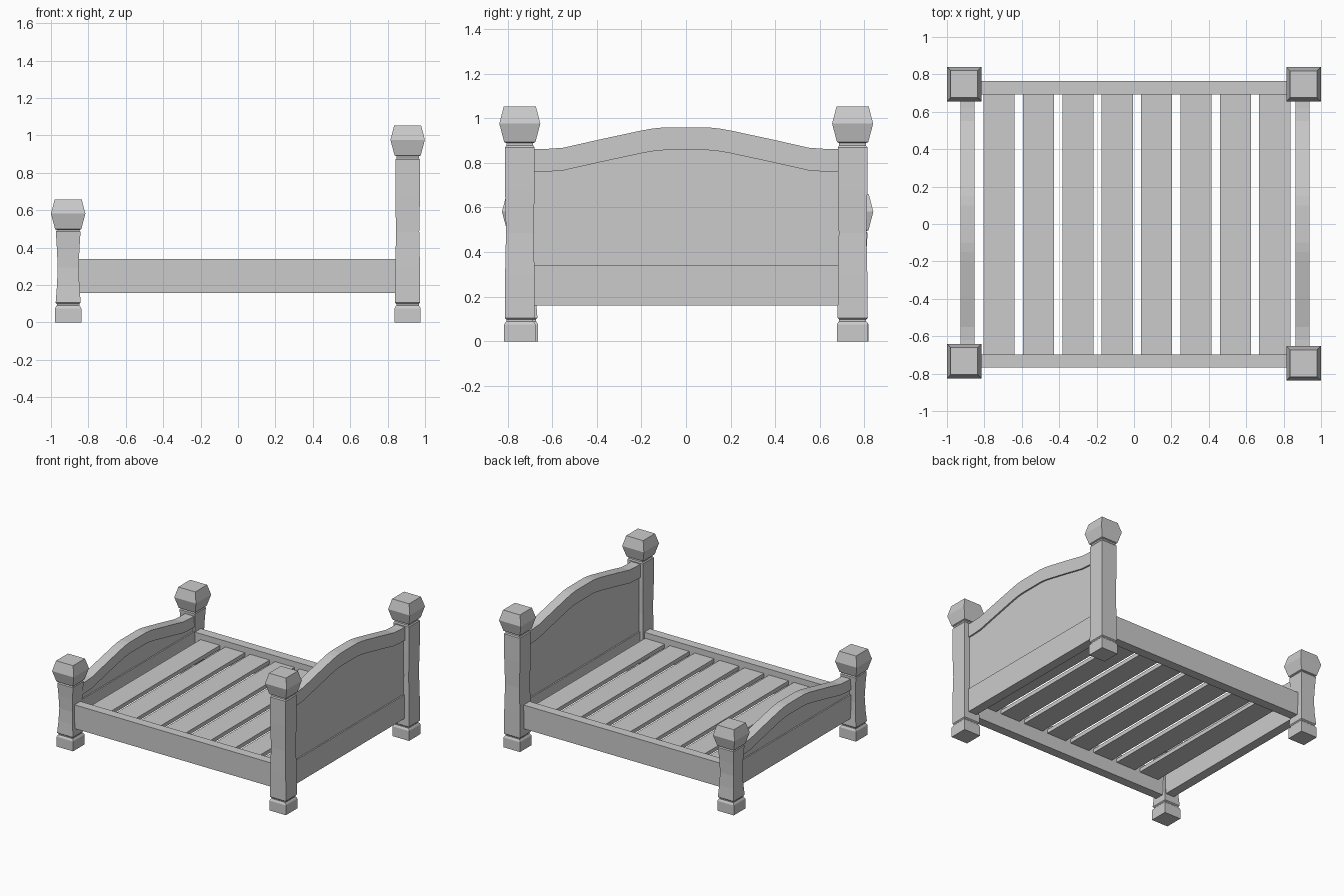
import bpy
import bmesh

old = bpy.data.objects.get("Cube")
if old:
    bpy.data.objects.remove(old, do_unlink=True)

# Single flat colour
grey = bpy.data.materials.new("plain_grey")
grey.use_nodes = True
colour = (0.6, 0.6, 0.6, 1)
grey.diffuse_color = colour
grey.node_tree.nodes["Principled BSDF"].inputs["Base Color"].default_value = colour


def finish(bm, name):
    bmesh.ops.recalc_face_normals(bm, faces=bm.faces)
    mesh = bpy.data.meshes.new(name)
    bm.to_mesh(mesh)
    bm.free()
    mesh.materials.append(grey)
    ob = bpy.data.objects.new(name, mesh)
    bpy.context.collection.objects.link(ob)
    return ob


def box(name, x0, x1, y0, y1, z0, z1):
    bm = bmesh.new()
    bmesh.ops.create_cube(bm, size=1)
    for v in bm.verts:
        v.co.x = x0 + (v.co.x + 0.5) * (x1 - x0)
        v.co.y = y0 + (v.co.y + 0.5) * (y1 - y0)
        v.co.z = z0 + (v.co.z + 0.5) * (z1 - z0)
    return finish(bm, name)


def post(name, x, y, profile):
    """Square post lofted through (half width, height) rings."""
    bm = bmesh.new()
    rings = []
    for h, z in profile:
        rings.append([bm.verts.new((x + sx * h, y + sy * h, z))
                      for sx, sy in ((-1, -1), (1, -1), (1, 1), (-1, 1))])
    for a, b in zip(rings, rings[1:]):
        for i in range(4):
            j = (i + 1) % 4
            bm.faces.new((a[i], a[j], b[j], b[i]))
    bm.faces.new(rings[0][::-1])
    bm.faces.new(rings[-1])
    return finish(bm, name)


def slab(name, x, half, lower, upper):
    """Board along y between a lower and an upper outline."""
    bm = bmesh.new()
    rings = []
    for (y, zl), (_, zu) in zip(lower, upper):
        rings.append([bm.verts.new((x + sx * half, y, z))
                      for sx, z in ((-1, zl), (1, zl), (1, zu), (-1, zu))])
    for a, b in zip(rings, rings[1:]):
        for i in range(4):
            j = (i + 1) % 4
            bm.faces.new((a[i], a[j], b[j], b[i]))
    bm.faces.new(rings[0])
    bm.faces.new(rings[-1][::-1])
    return finish(bm, name)


# Arch outline shared by both end boards: (distance from centre, rise)
half_arch = [(0.70, 0), (0.62, 0.001), (0.55, 0.006), (0.386, 0.043),
             (0.2, 0.083), (0.15, 0.092), (0.1, 0.097)]
arch = [(-y, z) for y, z in half_arch] + [(y, z) for y, z in reversed(half_arch)]


def raised(base):
    return [(y, base + z) for y, z in arch]


def end_board(name, x, top, thick):
    slab(name + "_crest", x, 0.038, raised(top - thick), raised(top))
    flat = [(y, 0.3) for y, _ in arch]
    slab(name + "_panel", x, 0.026, flat, raised(top - thick / 2))
    box(name + "_bottom_rail", x - 0.036, x + 0.036, -0.7, 0.7, 0.16, 0.343)


def post_profile(waist, shaft_top, cap_base):
    middle = (0.1 + shaft_top) / 2
    span = shaft_top - 0.1
    return [(0.07, 0), (0.07, 0.075), (0.065, 0.085), (0.06, 0.09), (0.06, 0.098),
            (0.067, 0.105), (waist + 0.004, middle - span * 0.25), (waist, middle),
            (waist + 0.004, middle + span * 0.25), (0.066, shaft_top),
            (0.06, shaft_top + 0.008), (0.06, cap_base - 0.004), (0.07, cap_base),
            (0.092, cap_base + 0.083), (0.072, cap_base + 0.16)]


# Headboard and footboard
end_board("headboard", 0.901, 0.862, 0.102)
end_board("footboard", -0.89, 0.465, 0.085)

# Corner posts
head_profile = post_profile(0.062, 0.87, 0.893)
foot_profile = post_profile(0.056, 0.485, 0.498)
post("head_post_back", 0.907, 0.747, head_profile)
post("head_post_front", 0.907, -0.745, head_profile)
post("foot_post_back", -0.908, 0.748, foot_profile)
post("foot_post_front", -0.908, -0.733, foot_profile)

# Side rails
box("side_rail_back", -0.88, 0.88, 0.693, 0.765, 0.158, 0.34)
box("side_rail_front", -0.88, 0.88, -0.767, -0.697, 0.158, 0.34)

# Mattress slats
for i in range(8):
    x = -0.804 + i * 0.2105
    box(f"slat_{i + 1}", x, x + 0.166, -0.71, 0.71, 0.265, 0.295)
